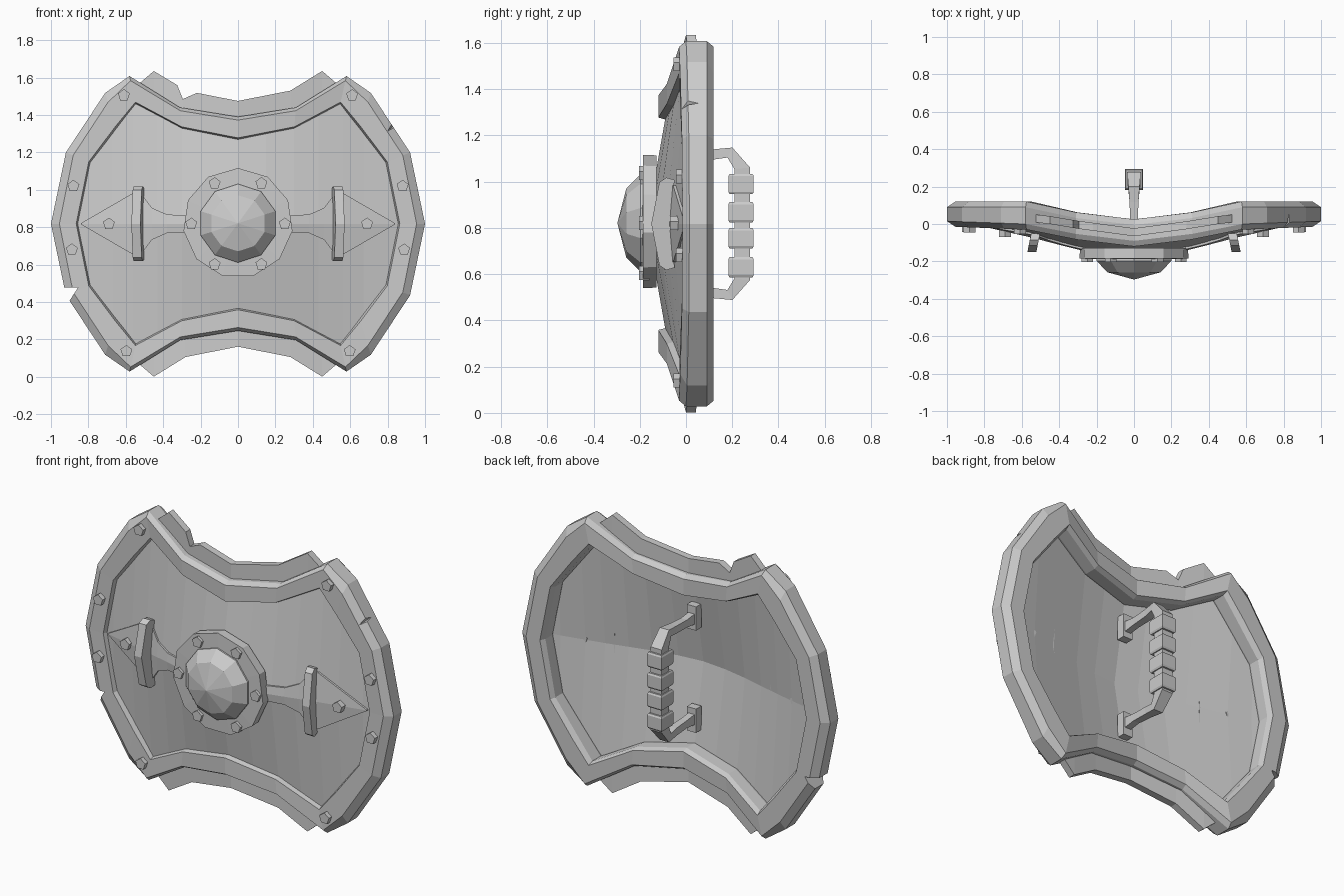
import bpy, bmesh, math
from mathutils import Vector

if "Cube" in bpy.data.objects:
    bpy.data.objects.remove(bpy.data.objects["Cube"])

CZ = 0.818  # height of the horizontal symmetry line


def loft(name, rings, closed=False):
    """Skin a list of equal-length point rings; cap the ends unless closed."""
    bm = bmesh.new()
    rv = [[bm.verts.new(p) for p in r] for r in rings]
    n = len(rv[0])
    for i in range(len(rv) if closed else len(rv) - 1):
        a, b = rv[i], rv[(i + 1) % len(rv)]
        for j in range(n):
            k = (j + 1) % n
            bm.faces.new((a[j], a[k], b[k], b[j]))
    if not closed:
        bm.faces.new(rv[0])
        bm.faces.new(rv[-1])
    bmesh.ops.remove_doubles(bm, verts=bm.verts, dist=1e-4)
    bmesh.ops.recalc_face_normals(bm, faces=bm.faces)
    me = bpy.data.meshes.new(name)
    bm.to_mesh(me)
    bm.free()
    ob = bpy.data.objects.new(name, me)
    bpy.context.collection.objects.link(ob)
    return ob


def interp(table, x):
    x = abs(x)
    for (x0, v0), (x1, v1) in zip(table, table[1:]):
        if x <= x1:
            return v0 + (v1 - v0) * (x - x0) / (x1 - x0)
    return table[-1][1]


def box(name, x, y, z):
    return loft(name, [[(a, y[0], z[0]), (a, y[1], z[0]), (a, y[1], z[1]), (a, y[0], z[1])] for a in x])


def turned(name, cx, cz, profile, sides, start=0.0):
    """Rings of (radius, y) around an axis along y."""
    ang = [start + 2 * math.pi * i / sides for i in range(sides)]
    return loft(name, [[(cx + r * math.cos(a), y, cz + r * math.sin(a)) for a in ang]
                       for r, y in profile])


def stud(name, x, z, y):
    turned(name, x, z, [(0.033, y + 0.02), (0.033, y - 0.025)], 5, 0.3)


# Depth of the curved shield by distance from its centre line
FRONT = [(0, -.12), (.3, -.085), (.58, -.03), (1, -.015)]
BACK = [(0, .025), (.3, .06), (.58, .12), (1, .12)]
RIDGE = [(0, -.17), (.15, -.155), (.3, -.125), (.55, -.06), (.88, .015)]
# Quarter outlines of the rim: x, height above the symmetry line
OUTER = [(0, .572), (.31, .622), (.58, .79), (.71, .70), (.92, .382), (1, 0)]
INNER = [(0, .447), (.3, .507), (.545, .635), (.65, .50), (.785, .325), (.85, 0)]
BEVEL = [(0, .14), (.58, .16), (.71, .25), (1, .3)]


def full_loop(q):
    right = q + [(x, -z) for x, z in q[-2::-1]]
    return right + [(-x, z) for x, z in right[-2:0:-1]]


# Rim
rings = []
for (ox, oz), (ix, iz) in zip(full_loop(OUTER), full_loop(INNER)):
    c = interp(BEVEL, ox)
    section = [(0, .03, 0), (c, 0, 0), (.9, 0, 0), (1, .045, 0),
               (1, -.03, 1), (.9, 0, 1), (c, 0, 1), (0, -.03, 1)]
    rings.append([(ox + (ix - ox) * t, interp(BACK if b else FRONT, ox) + d,
                   CZ + oz + (iz - oz) * t) for t, d, b in section])
rim = loft("rim", rings, True)

# Battle nicks cut from the rim
side_nick = [(-1.05, .475), (-.855, .478), (-.905, .40), (-1.05, .36)]
top_nick = [(.775, 1.29), (.95, 1.36), (.83, 1.42)]
cutters = [loft("nick_cutter", [[(x, y, z) for x, z in side_nick] for y in (-.2, .2)]),
           loft("nick_cutter", [[(x, -.08, z) for x, z in top_nick],
                                [(.85 + .1 * (x - .85), .09, 1.36 + .1 * (z - 1.36)) for x, z in top_nick]])]
bpy.context.view_layer.objects.active = rim
for c in cutters:
    m = rim.modifiers.new("nick", 'BOOLEAN')
    m.operation, m.solver, m.object = 'DIFFERENCE', 'EXACT', c
    bpy.ops.object.modifier_apply(modifier=m.name)
    bpy.data.objects.remove(c)

# Panel: straight facets from the rim to a horizontal ridge
EDGE = [(0, .47), (.3, .53), (.56, .66), (.67, .51), (.81, .33), (.88, 0)]


def panel_y(x, dz):
    edge, ridge = interp(FRONT, x) + .033, interp(RIDGE, x)
    return ridge + (edge - ridge) * min(1, abs(dz) / max(.001, interp(EDGE, x)))


xs = [0, .15, .3, .43, .56, .67, .81, .8799]
xs = [-x for x in xs[:0:-1]] + xs
rings = []
for x in xs:
    h = interp(EDGE, x)
    pts = [(x, panel_y(x, h * s), CZ + h * s) for s in (1, 0, -1)]
    rings.append(pts + [(a, y + .008, z) for a, y, z in pts[::-1]])
loft("panel", rings)

# Thin trim plates behind the rim, the upper one chipped
TRIM = [(0, -.065), (.3, -.025), (.45, .0), (.54, .01)]
base = [(0, .657), (.28, .712), (.45, .817), (.54, .74)]
chip = [(-.22, .70), (-.295, .667), (-.325, .742), (-.45, .817), (-.54, .74)]


def trim(name, pts, s):
    rings = []
    for x, z in pts:
        y, low = interp(TRIM, x), interp(OUTER, x) - .04
        rings.append([(x, y, CZ + s * z), (x, y + .042, CZ + s * z),
                      (x, y + .042, CZ + s * low), (x, y, CZ + s * low)])
    loft(name, rings)


trim("upper_trim", chip[::-1] + base, 1)
trim("lower_trim", [(-x, z) for x, z in base[:0:-1]] + base, -1)

# Straps, cross bars and strap studs on both sides
STRAP = [(.2, .045), (.28, .045), (.38, .05), (.46, .085), (.52, .165), (.56, .165), (.84, .003)]
BAR = [(-.085, .2), (-.115, .18), (-.15, 0), (-.115, -.18), (-.085, -.2),
       (-.05, -.19), (-.062, 0), (-.05, .19)]
for s in (-1, 1):
    rings = []
    for x, h in STRAP:
        pts = [(s * x, panel_y(x, d) - .012, CZ + d) for d in (h, 0, -h)]
        rings.append(pts + [(a, y + .015, z) for a, y, z in pts[::-1]])
    loft("strap", rings)
    loft("cross_bar", [[(s * (x - .2 * (y + .1)), y, CZ + d) for y, d in BAR] for x in (.512, .56)])
    stud("strap_stud", s * .69, CZ, panel_y(.69, 0) - .015)
    for x, z in ((.61, 1.505), (.88, 1.02), (.888, .68), (.597, .137)):
        stud("rim_stud", s * x, z, interp(FRONT, x))

# Boss: hollow-backed flange, dome and six studs
turned("boss_flange", 0, CZ + .004, [(.15, -.178), (.292, -.128), (.294, -.185), (.15, -.19)], 11, math.pi / 2)
turned("boss_dome", 0, CZ + .003, [(.21, -.18), (.21, -.197), (.15, -.258), (0, -.297)], 10, math.pi / 2)
for i in range(6):
    a = math.pi * i / 3
    stud("boss_stud", .25 * math.cos(a), CZ + .25 * math.sin(a), -.178)

# Handle: bent bar, wrapped grip and feet
half = [(-.09, .295, .02, .035), (.02, .295, .02, .022), (.12, .30, .024, .022),
        (.19, .308, .03, .024), (.243, .24, .036, .034)]
path = half + [(y, -d, w, t) for y, d, w, t in half[::-1]]
rings = []
for i, (y, d, w, t) in enumerate(path):
    a, b = path[max(i - 1, 0)], path[min(i + 1, len(path) - 1)]
    tan = Vector((0, b[0] - a[0], b[1] - a[1])).normalized()
    n, p = Vector((0, -tan.z, tan.y)) * t, Vector((0, y, CZ + d))
    rings.append([p + n * u + Vector((w * v, 0, 0)) for u, v in ((1, 1), (1, -1), (-1, -1), (-1, 1))])
loft("handle", rings)
for z in (.99, .868, .755, .63):
    loft("grip_wrap", [[(w * u, .238 + .055 * k * v, z + e) for u, v in ((1, 1), (1, -1), (-1, -1), (-1, 1))]
                       for w, k, e in ((.042, .9, -.044), (.047, 1, -.034), (.047, 1, .034), (.042, .9, .044))])
for s in (-1, 1):
    z = CZ + s * .30
    box("handle_foot", (-.03, .03), (-.1, -.05), (z - .07, z + .07))
